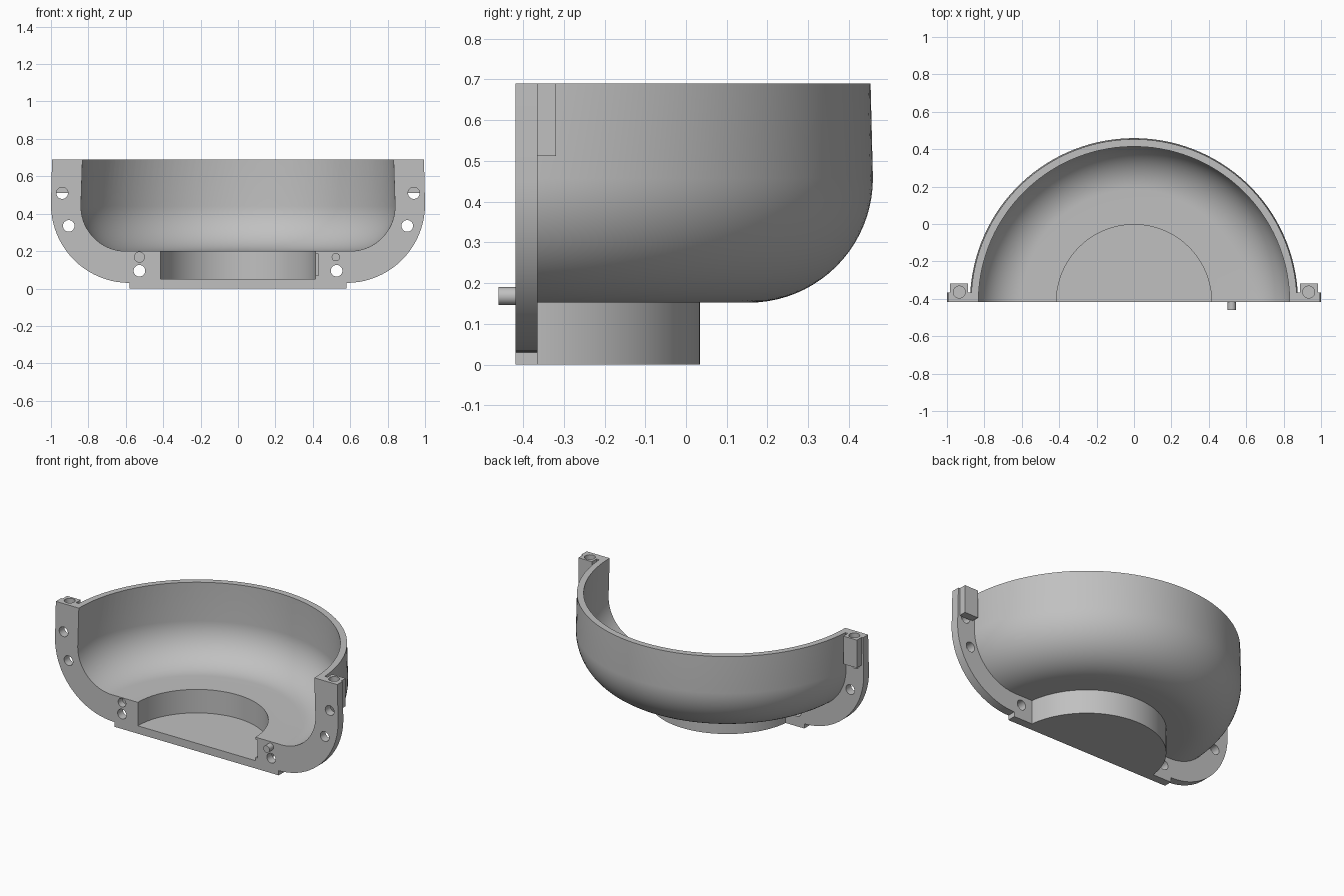
import bpy, bmesh, math
from mathutils import Matrix, Vector

cube = bpy.data.objects.get("Cube")
if cube:
    bpy.data.objects.remove(cube, do_unlink=True)

FRONT = -0.418      # split plane, holds the axis of revolution
BACK = -0.365       # rear of the flange
TOP = 0.69
OVER = 0.74         # parts run past the top and are trimmed

grey = bpy.data.materials.new("plain_grey")
grey.use_nodes = True
grey.diffuse_color = (0.53, 0.53, 0.53, 1)
grey.node_tree.nodes["Principled BSDF"].inputs["Base Color"].default_value = (0.53, 0.53, 0.53, 1)


def finish(bm, name):
    bmesh.ops.recalc_face_normals(bm, faces=bm.faces)
    me = bpy.data.meshes.new(name)
    bm.to_mesh(me)
    bm.free()
    me.materials.append(grey)
    ob = bpy.data.objects.new(name, me)
    bpy.context.collection.objects.link(ob)
    return ob


def arc(cx, cz, r, a0, a1, n=20):
    return [(cx + r * math.cos(math.radians(a0 + (a1 - a0) * i / n)),
             cz + r * math.sin(math.radians(a0 + (a1 - a0) * i / n))) for i in range(n + 1)]


def revolve(name, profile, steps=128):
    bm = bmesh.new()
    vs = [bm.verts.new((r, 0, z)) for r, z in profile]
    es = [bm.edges.new(p) for p in zip(vs, vs[1:])]
    bmesh.ops.spin(bm, geom=vs + es, cent=(0, 0, 0), axis=(0, 0, 1),
                   angle=math.tau, steps=steps, use_duplicate=False)
    bmesh.ops.remove_doubles(bm, verts=bm.verts, dist=1e-5)
    bm.transform(Matrix.Translation((0, FRONT, 0)) @ Matrix.Rotation(math.pi / steps, 4, 'Z'))
    return finish(bm, name)


def box(name, x0, x1, y0, y1, z0, z1):
    bm = bmesh.new()
    size = Vector((x1 - x0, y1 - y0, z1 - z0))
    mid = Vector((x0 + x1, y0 + y1, z0 + z1)) / 2
    bmesh.ops.create_cube(bm, size=1, matrix=Matrix.Translation(mid) @ Matrix.Diagonal((*size, 1)))
    return finish(bm, name)


def rod(name, radius, start, end):
    a, b = Vector(start), Vector(end)
    rot = (b - a).to_track_quat('Z', 'Y').to_matrix().to_4x4()
    bm = bmesh.new()
    bmesh.ops.create_cone(bm, cap_ends=True, segments=32, radius1=radius, radius2=radius,
                          depth=(b - a).length, matrix=Matrix.Translation((a + b) / 2) @ rot)
    return finish(bm, name)


def combine(target, tool, operation):
    mod = target.modifiers.new("combine", 'BOOLEAN')
    mod.operation, mod.solver, mod.object = operation, 'EXACT', tool
    bpy.context.view_layer.objects.active = target
    bpy.ops.object.modifier_apply(modifier=mod.name)
    bpy.data.objects.remove(tool, do_unlink=True)


# Flange: extruded outline with curved lower corners and a foot
half = [(0.993, OVER)] + arc(0.58, 0.45, 0.42, 0, -90) + [(0.58, -0.05)]
outline = half + [(-x, z) for x, z in reversed(half)]
bm = bmesh.new()
face = bm.faces.new([bm.verts.new((x, FRONT - 0.05, z)) for x, z in outline])
ext = bmesh.ops.extrude_face_region(bm, geom=[face])
bmesh.ops.translate(bm, vec=(0, BACK - FRONT + 0.05, 0),
                    verts=[g for g in ext["geom"] if isinstance(g, bmesh.types.BMVert)])
body = finish(bm, "split_bowl_housing")

# Bolt holes through the flange
for side in (-1, 1):
    for x, z in ((0.94, 0.51), (0.905, 0.335), (0.527, 0.095)):
        combine(body, rod("bolt_hole", 0.031, (side * x, -0.6, z), (side * x, -0.2, z)), 'DIFFERENCE')

# Bowl body with the round base below it
outer = revolve("bowl_outside", [(0, -0.05), (0.452, -0.05), (0.452, 0.152)]
                + arc(0.572, 0.457, 0.305, -90, 0) + [(0.870, OVER), (0, OVER)])
combine(body, outer, 'UNION')

# Upright screw bosses behind the flange
for side in (-1, 1):
    xs = sorted((side * 0.888, side * 0.984))
    combine(body, box("boss", *xs, BACK - 0.004, -0.319, 0.512, OVER), 'UNION')

# Cavity with a sunken round well
inner = revolve("bowl_inside", [(0, 0.05), (0.415, 0.05), (0.415, 0.2)]
                + arc(0.6, 0.44, 0.24, -90, 0) + [(0.829, OVER + 0.05), (0, OVER + 0.05)])
combine(body, inner, 'DIFFERENCE')

# Trim to the split plane, the rim and the floor
combine(body, box("trim", -1.2, 1.2, FRONT, 1, 0, TOP), 'INTERSECT')

# Screw holes in the bosses, pin socket and small well notch
for side in (-1, 1):
    combine(body, rod("screw_hole", 0.032, (side * 0.934, -0.364, 0.57),
                      (side * 0.934, -0.364, 0.8)), 'DIFFERENCE')
combine(body, rod("pin_socket", 0.027, (-0.527, -0.6, 0.168), (-0.527, -0.375, 0.168)), 'DIFFERENCE')
combine(body, box("notch", 0.39, 0.43, -0.5, -0.385, 0.07, 0.185), 'DIFFERENCE')

# Locating pin
pin = rod("locating_pin", 0.022, (0.523, -0.46, 0.168), (0.523, -0.4, 0.168))

bpy.ops.object.select_all(action='DESELECT')
for ob in (body, pin):
    ob.select_set(True)
bpy.context.view_layer.objects.active = body
bpy.ops.object.shade_smooth_by_angle(angle=math.radians(30))
